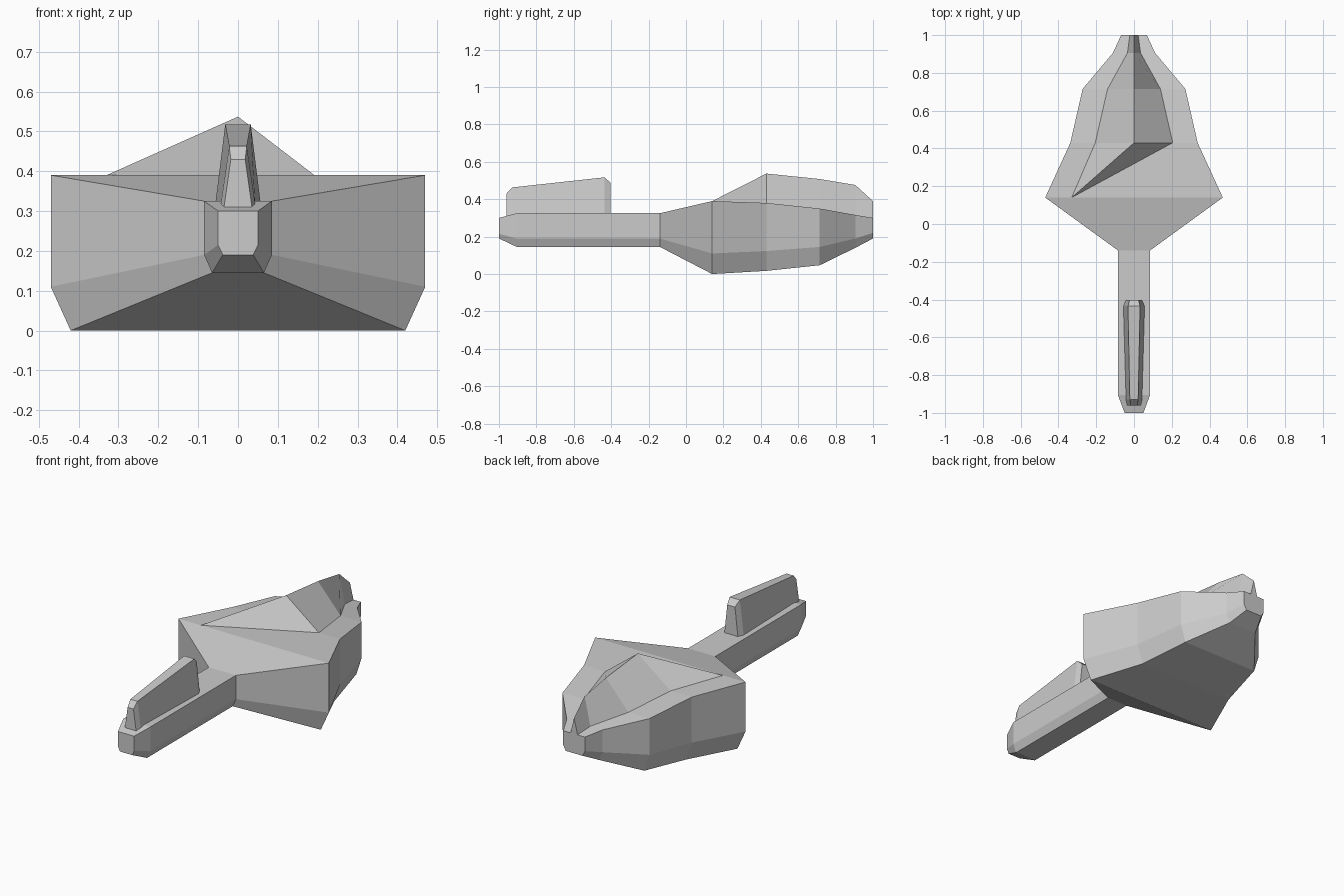
import bpy, bmesh

if "Cube" in bpy.data.objects:
    bpy.data.objects.remove(bpy.data.objects["Cube"])


def ring(bm, y, half):
    """Vertices of a mirrored open section: right half bottom-to-top, then left half back down."""
    pts = half + [(-x, z) for x, z in reversed(half) if x > 0]
    return [bm.verts.new((x, y, z)) for x, z in pts]


def bridge(bm, a, b, skip=(), closed=True):
    n = len(a)
    for i in range(n if closed else n - 1):
        if i not in skip:
            j = (i + 1) % n
            bm.faces.new((a[i], a[j], b[j], b[i]))


def finish(bm, name):
    bmesh.ops.recalc_face_normals(bm, faces=bm.faces)
    mesh = bpy.data.meshes.new(name)
    bm.to_mesh(mesh)
    bm.free()
    bpy.data.objects.new(name, mesh)
    bpy.context.collection.objects.link(bpy.data.objects[name])


# Hull: y, bottom (x, z), chine (x, z), deck edge z, canopy half width
hull = [
    (-1.00, .038, .19, .05, .215, .30, .025),
    (-0.905, .065, .145, .085, .19, .325, .04),
    (-0.14, .065, .145, .085, .19, .325, .04),
    (0.14, .42, .0, .47, .11, .39, .33),
    (0.43, .30, .017, .337, .123, .38, .205),
    (0.715, .24, .047, .272, .145, .35, .14),
    (0.905, .088, .14, .112, .19, .316, .035),
    (1.00, .052, .19, .068, .22, .30, .022),
]
bm = bmesh.new()
rings = [ring(bm, y, [(bx, bz), (mx, mz), (mx, tz), (cx, tz)])
         for y, bx, bz, mx, mz, tz, cx in hull]
for i in range(len(rings) - 1):
    # the deck is left open under the canopy
    bridge(bm, rings[i], rings[i + 1], skip=(3,) if i >= 3 else ())
bm.faces.new(rings[0])
bm.faces.new(rings[-1])
finish(bm, "hull")

# Canopy: ridged roof whose front slope leans from the left front corner
bm = bmesh.new()
ridge = [.537, .508, .476, .39]
roof = [ring(bm, h[0], [(h[6], h[5]), (0, z)]) for h, z in zip(hull[4:], ridge)]
for a, b in zip(roof, roof[1:]):
    bridge(bm, a, b, closed=False)
bm.faces.new(roof[-1])
fr, fl = [bm.verts.new((s * .33, .14, .39)) for s in (1, -1)]
right, peak, left = roof[0]
for f in ((fl, right, peak), (fl, peak, left), (fl, fr, right)):
    bm.faces.new(f)
finish(bm, "canopy")

# Fin on the nose: y, base half width, base z, top half width, top z
fin = [
    (-.96, .035, .31, .018, .43),
    (-.93, .043, .318, .022, .463),
    (-.435, .056, .325, .032, .517),
    (-.403, .042, .325, .024, .487),
]
bm = bmesh.new()
rings = [ring(bm, y, [(bw, bz), (tw, tz)]) for y, bw, bz, tw, tz in fin]
for a, b in zip(rings, rings[1:]):
    bridge(bm, a, b)
bm.faces.new(rings[0])
bm.faces.new(rings[-1])
finish(bm, "nose_fin")
